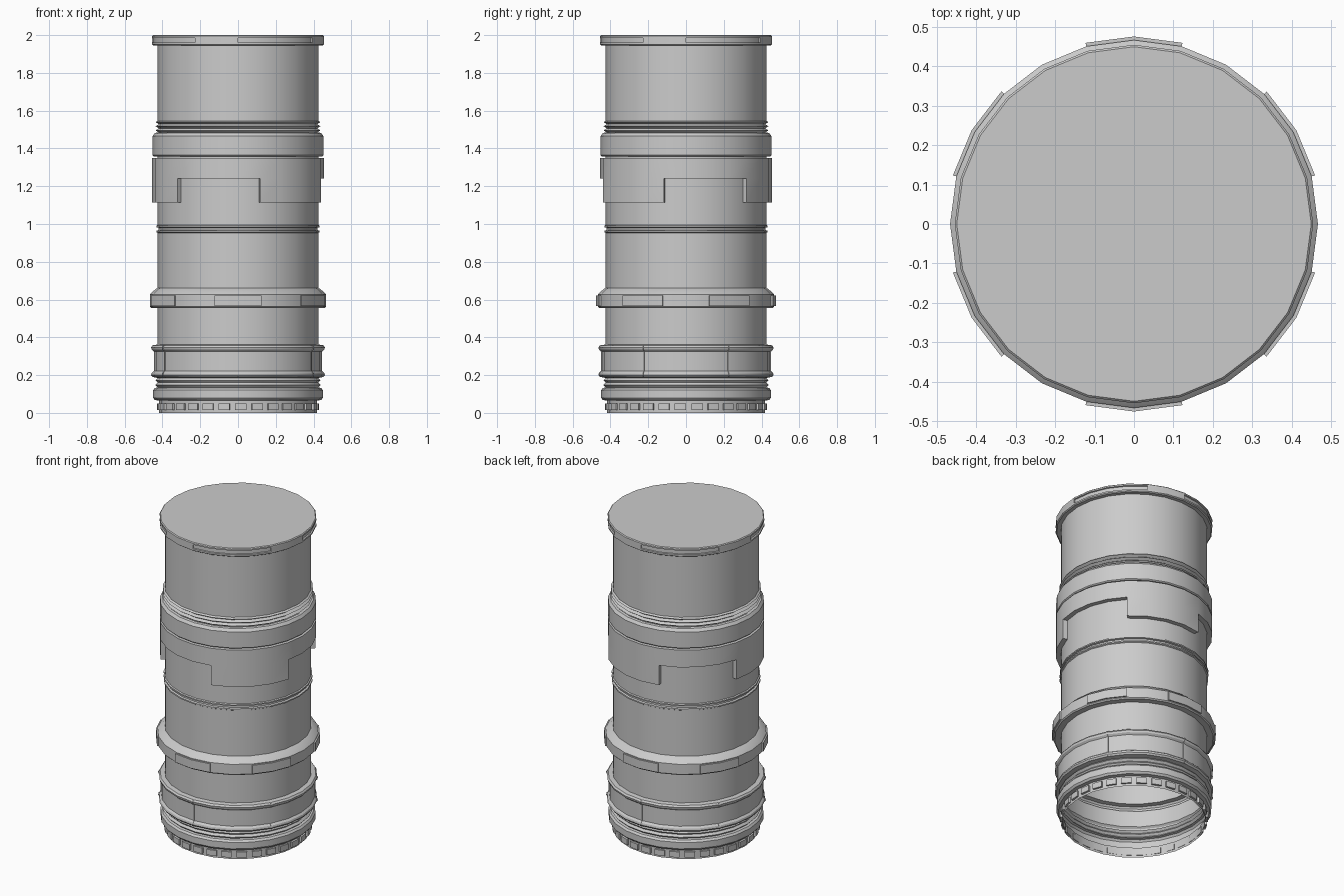
import bpy, bmesh, math

if "Cube" in bpy.data.objects:
    bpy.data.objects.remove(bpy.data.objects["Cube"], do_unlink=True)

GREY = (0.6, 0.6, 0.6, 1)
grey = bpy.data.materials.new("plain grey")
grey.use_nodes = True
grey.diffuse_color = GREY
grey.node_tree.nodes["Principled BSDF"].inputs["Base Color"].default_value = GREY
SIDES = 24
WALL = 0.425


def lathe(name, profile, sides=SIDES, keep=None, raise_by=0, turn=0, closed_top=False):
    """Spin (radius, z) points; keep(column, row) picks faces, raise_by thickens them outward."""
    bm = bmesh.new()
    rings = []
    for r, z in profile:
        angles = [math.radians(turn + 360 * i / sides) for i in range(sides)]
        rings.append([bm.verts.new((r * math.cos(a), r * math.sin(a), z)) for a in angles])
    for row, (low, high) in enumerate(zip(rings, rings[1:])):
        for i in range(sides):
            if keep is None or keep(i, row):
                j = (i + 1) % sides
                bm.faces.new((low[i], low[j], high[j], high[i]))
    if closed_top:
        bm.faces.new(rings[-1])
    bmesh.ops.delete(bm, geom=[v for v in bm.verts if not v.link_faces], context='VERTS')
    if raise_by:
        out = bmesh.ops.extrude_face_region(bm, geom=bm.faces[:])
        for v in out["geom"]:
            if isinstance(v, bmesh.types.BMVert):
                k = 1 + raise_by / math.hypot(v.co.x, v.co.y)
                v.co.x *= k
                v.co.y *= k
    mesh = bpy.data.meshes.new(name)
    bm.to_mesh(mesh)
    bm.free()
    mesh.materials.append(grey)
    mesh.shade_smooth()
    mesh.set_sharp_from_angle(angle=math.radians(30))
    obj = bpy.data.objects.new(name, mesh)
    bpy.context.collection.objects.link(obj)
    return obj


def thread(z0, z1, turns, root, crest):
    """Zigzag profile of a threaded collar."""
    step = (z1 - z0) / (2 * turns)
    return [(crest if i % 2 else root, z0 + i * step) for i in range(2 * turns + 1)]


# Open foot with its ring of small teeth and the flange above
lathe("foot_rim", [(0.418, 0), (0.418, 0.065)])
lathe("foot_teeth", [(0.413, 0.014), (0.413, 0.05)], sides=90, keep=lambda i, r: i % 3, raise_by=0.015)
lathe("foot_flange", [(0.418, 0.065), (0.44, 0.068), (0.45, 0.08), (0.45, 0.12), (0.44, 0.132), (WALL, 0.135)])
lathe("lower_thread", thread(0.135, 0.185, 2, WALL, 0.437))

# Grip band with rounded rims and six upright seams
band = [(WALL, 0.185), (0.452, 0.19), (0.46, 0.2), (0.457, 0.212), (0.446, 0.222),
        (0.446, 0.325), (0.457, 0.335), (0.46, 0.347), (0.452, 0.358), (WALL, 0.362)]
lathe("grip_band", band)
lathe("grip_seams", band[1:-1], sides=360, keep=lambda i, r: i % 60 == 30, raise_by=0.004, turn=-0.5)

# Lower barrel and the tabbed ring
lathe("lower_barrel", [(WALL, 0.362), (WALL, 0.555)])
lathe("tab_ring", [(WALL, 0.555), (0.46, 0.556), (0.467, 0.563), (0.467, 0.627), (0.435, 0.657), (WALL, 0.66)])
lathe("ring_tabs", [(0.463, 0.567), (0.463, 0.622)], keep=lambda i, r: i % 4 in (1, 2), raise_by=0.013)

# Middle barrel and its twin ridge
lathe("middle_barrel", [(WALL, 0.66), (WALL, 0.953)])
lathe("twin_ridge", [(WALL, 0.953), (0.432, 0.957), (0.432, 0.965), (0.42, 0.968), (0.42, 0.98),
                     (0.432, 0.983), (0.432, 0.991), (WALL, 0.995)])
lathe("upper_barrel", [(WALL, 0.995), (WALL, 1.48)])

# Sleeve whose lower edge steps down over every other sixth
lathe("stepped_sleeve", [(0.42, 1.115), (0.42, 1.24), (0.42, 1.35)],
      keep=lambda i, r: r == 1 or (i - 3) % 8 < 4, raise_by=0.034)
lathe("sleeve_collar", [(WALL, 1.358), (0.447, 1.358), (0.453, 1.364), (0.453, 1.465), (0.44, 1.482), (WALL, 1.485)])

# Neck thread and head barrel
lathe("neck_thread", thread(1.485, 1.55, 3, 0.42, 0.436))
lathe("head_barrel", [(WALL, 1.54), (WALL, 1.945)])

# Lid with shallow slots around its edge
lathe("lid", [(WALL, 1.945), (0.448, 1.945), (0.455, 1.95), (0.455, 1.96), (0.447, 1.962),
              (0.447, 1.984), (0.455, 1.986), (0.455, 1.995), (0.45, 2)], closed_top=True)
lathe("lid_blocks", [(0.443, 1.957), (0.443, 1.989)], keep=lambda i, r: i % 6 in (4, 5), raise_by=0.012)
